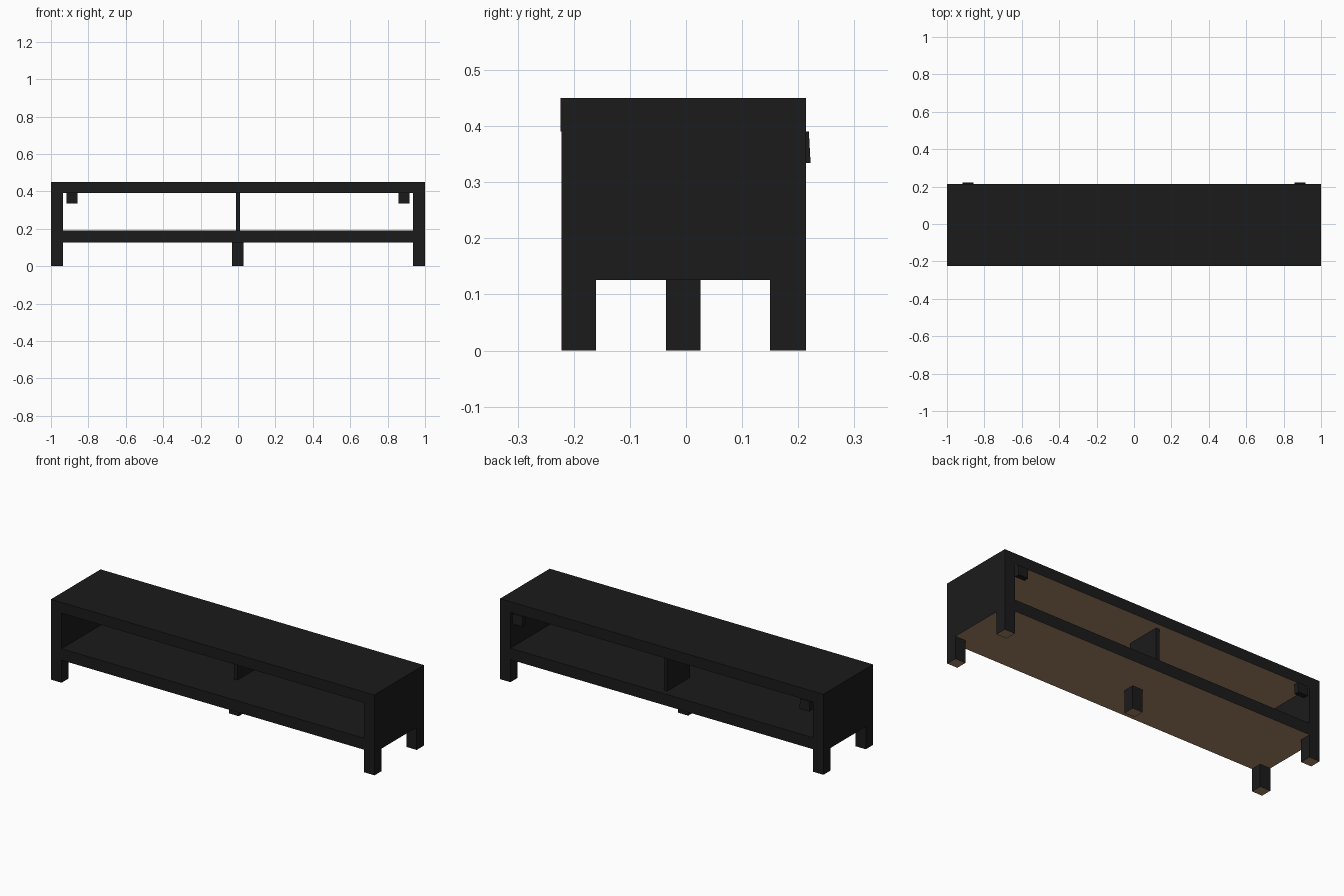
import bpy
import bmesh
from mathutils import Vector

default_cube = bpy.data.objects.get("Cube")
if default_cube:
    bpy.data.objects.remove(default_cube, do_unlink=True)


def make_material(name, colour):
    mat = bpy.data.materials.new(name)
    mat.use_nodes = True
    mat.diffuse_color = (*colour, 1)
    bsdf = next(n for n in mat.node_tree.nodes if n.type == 'BSDF_PRINCIPLED')
    bsdf.inputs["Base Color"].default_value = (*colour, 1)
    bsdf.inputs["Roughness"].default_value = 0.7
    return mat


black = make_material("black_stain", (0.011, 0.011, 0.011))
brown = make_material("bare_brown_underside", (0.40, 0.25, 0.14))


def board(name, low, high, underside=brown, lean=0.0):
    """Box between two corners; downward faces take the underside, lean shifts the bottom back."""
    low, high = Vector(low), Vector(high)
    size, middle = high - low, (low + high) / 2
    bm = bmesh.new()
    bmesh.ops.create_cube(bm, size=1)
    for v in bm.verts:
        v.co = Vector(a * b for a, b in zip(v.co, size)) + middle
        if v.co.z < middle.z:
            v.co.y += lean
    bm.normal_update()
    for face in bm.faces:
        face.material_index = 1 if face.normal.z < -0.9 else 0
    mesh = bpy.data.meshes.new(name)
    bm.to_mesh(mesh)
    bm.free()
    mesh.materials.append(black)
    mesh.materials.append(underside)
    obj = bpy.data.objects.new(name, mesh)
    bpy.context.collection.objects.link(obj)


FRONT, BACK = -0.222, 0.214
SHELF_LOW, SHELF_TOP = 0.126, 0.19
TOP_LOW, TOP = 0.39, 0.45
INNER = 0.936

# Carcass: top, shelf and centre divider
board("top_panel", (-1, FRONT - 0.002, TOP_LOW), (1, BACK, TOP))
board("lower_shelf", (-INNER, FRONT, SHELF_LOW), (INNER, BACK, SHELF_TOP))
board("centre_divider", (-0.01, -0.02, SHELF_TOP), (0.01, 0.18, TOP_LOW))

# Mirrored sides, legs and rear brackets
for side, sign in (("right", -1), ("left", 1)):
    def sided(name, x0, x1, y0, y1, z0, z1, **options):
        xs = sorted((sign * x0, sign * x1))
        board(f"{side}_{name}", (xs[0], y0, z0), (xs[1], y1, z1), **options)

    sided("side_panel", INNER, 1, FRONT, BACK, SHELF_LOW, TOP_LOW)
    sided("front_leg", INNER, 1, FRONT, -0.16, 0, SHELF_LOW)
    sided("back_leg", INNER, 1, 0.15, BACK, 0, SHELF_LOW)
    sided("rear_bracket", 0.858, 0.918, 0.19, 0.219, 0.334, TOP_LOW, underside=black, lean=0.003)

# Middle support leg
board("centre_leg", (-0.032, -0.036, 0), (0.03, 0.026, SHELF_LOW))
